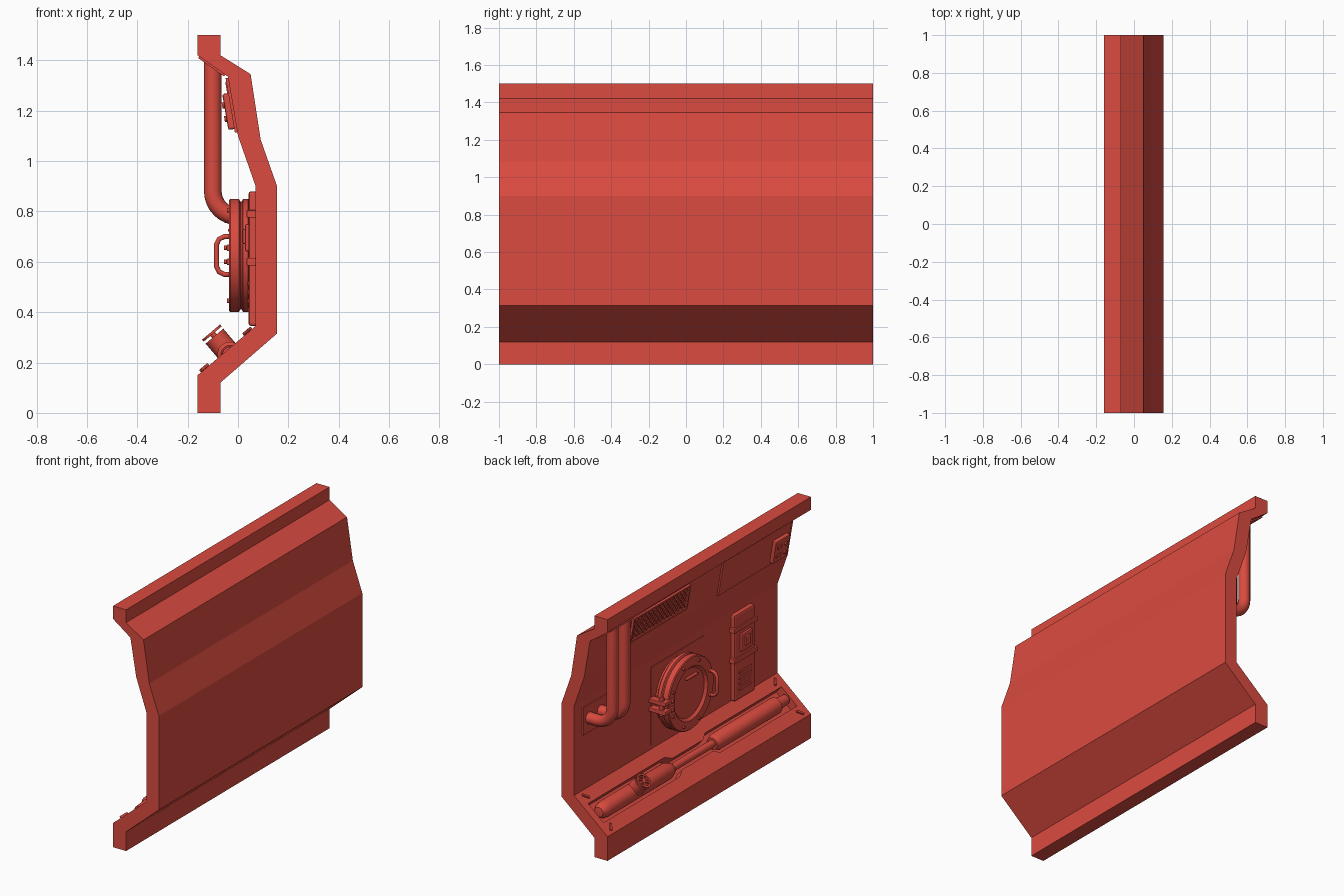
import bpy, bmesh
from math import pi, cos, sin, radians
from mathutils import Matrix, Vector

if "Cube" in bpy.data.objects:
    bpy.data.objects.remove(bpy.data.objects["Cube"])

red = bpy.data.materials.new("red_paint")
red.diffuse_color = (0.7, 0.07, 0.05, 1)
red.use_nodes = True
red.node_tree.nodes["Principled BSDF"].inputs["Base Color"].default_value = red.diffuse_color


def frame(p, q):
    """Frame on an inner wall facet: X runs up the facet, Y along the wall, Z out of it."""
    u = Vector((q[0] - p[0], 0, q[1] - p[1])).normalized()
    v = Vector((0, 1, 0))
    mid = Vector(((p[0] + q[0]) / 2, 0, (p[1] + q[1]) / 2))
    return Matrix.Translation(mid) @ Matrix((u, v, u.cross(v))).transposed().to_4x4()


def add(name, bm, F=Matrix(), bevel=0, smooth=False):
    bmesh.ops.recalc_face_normals(bm, faces=bm.faces)
    if smooth:
        for f in bm.faces:
            f.smooth = True
        for e in bm.edges:
            e.smooth = len(e.link_faces) == 2 and e.calc_face_angle() < radians(32)
    me = bpy.data.meshes.new(name)
    bm.to_mesh(me)
    bm.free()
    me.materials.append(red)
    ob = bpy.data.objects.new(name, me)
    bpy.context.collection.objects.link(ob)
    ob.matrix_world = F
    if bevel:
        m = ob.modifiers.new("bevel", 'BEVEL')
        m.width, m.segments = bevel, 2
    return ob


def box(name, F, lo, hi, bevel=0, rot=0):
    bm = bmesh.new()
    bmesh.ops.create_cube(bm, size=1)
    lo, hi = Vector(lo), Vector(hi)
    bmesh.ops.scale(bm, vec=hi - lo, verts=bm.verts)
    return add(name, bm, F @ Matrix.Translation((lo + hi) / 2) @ Matrix.Rotation(rot, 4, 'Z'), bevel)


def prism(name, F, pts, vec):
    bm = bmesh.new()
    f = bm.faces.new([bm.verts.new(p) for p in pts])
    ext = bmesh.ops.extrude_face_region(bm, geom=[f], use_keep_orig=True)
    bmesh.ops.translate(bm, vec=vec, verts=[g for g in ext["geom"] if isinstance(g, bmesh.types.BMVert)])
    return add(name, bm, F)


def lathe(name, F, at, prof, along_y=False, closed=False, steps=32):
    bm = bmesh.new()
    vs = [bm.verts.new((r, 0, h)) for r, h in prof]
    es = [bm.edges.new(p) for p in zip(vs, vs[1:])]
    if closed:
        es.append(bm.edges.new((vs[-1], vs[0])))
    bmesh.ops.spin(bm, geom=vs + es, cent=(0, 0, 0), axis=(0, 0, 1), angle=2 * pi, steps=steps)
    bmesh.ops.remove_doubles(bm, verts=bm.verts, dist=1e-5)
    R = Matrix.Rotation(-pi / 2, 4, 'X') if along_y else Matrix()
    return add(name, bm, F @ Matrix.Translation(at) @ R, smooth=True)


def cyl(name, F, at, r, h, along_y=False, steps=16):
    return lathe(name, F, at, [(0, 0), (r, 0), (r, h), (0, h)], along_y, steps=steps)


def tube(name, pts, r):
    cu = bpy.data.curves.new(name, 'CURVE')
    cu.dimensions, cu.bevel_depth, cu.bevel_resolution = '3D', r, 4
    cu.use_fill_caps = True
    sp = cu.splines.new('POLY')
    sp.points.add(len(pts) - 1)
    for pt, p in zip(sp.points, pts):
        pt.co = (*p, 1)
    cu.materials.append(red)
    ob = bpy.data.objects.new(name, cu)
    bpy.context.collection.objects.link(ob)


# Facet frames: lower slope, vertical wall (local x = height), upper wall, ceiling slope
slope = frame((-.16, .15), (.07, .345))
wall = frame((.07, -1), (.07, 1))
upper = frame((0, 1.1), (-.04, 1.335))
ceiling = frame((-.04, 1.335), (-.16, 1.42))

# Folded wall shell with a trench cut into the lower slope
profile = [(-.16, 0), (-.07, 0), (-.07, .12), (.155, .315), (.155, .9), (.09, 1.085), (.05, 1.345),
           (-.07, 1.42), (-.07, 1.5), (-.16, 1.5), (-.16, 1.42), (-.04, 1.335), (0, 1.1),
           (.07, .9), (.07, .345), (-.16, .15)]
shell = prism("wall_shell", Matrix(), [(x, -1, z) for x, z in profile], (0, 2, 0))
half = [(.07, .95), (.07, .2), (.042, .15), (.042, -.15), (.07, -.2), (.07, -.95)]
outline = half + [(-u, y) for u, y in reversed(half)]
cutter = prism("trench_cutter", slope, [(u, y, -.055) for u, y in outline], (0, 0, .1))
cutter.hide_render = True
cutter.hide_viewport = True
cutter.display_type = 'WIRE'
cut = shell.modifiers.new("trench", 'BOOLEAN')
cut.object, cut.operation, cut.solver = cutter, 'DIFFERENCE', 'EXACT'

# Long piston lying in the trench
lathe("trench_piston", slope, (0, 0, -.02),
      [(0, -.93), (.03, -.93), (.036, -.84), (.05, -.83), (.05, -.25), (.036, -.21), (.023, -.21),
       (.023, .18), (.036, .2), (.05, .24), (.05, .84), (.044, .88), (.03, .905), (0, .91)], True)
# Valve stub with hand wheel
lathe("valve_body", slope, (0, .565, 0), [(0, -.04), (.046, -.04), (.046, .075), (.036, .075), (.036, .06), (0, .06)])
cyl("valve_stem", slope, (0, .565, .06), .012, .036)
lathe("valve_wheel", slope, (0, .565, 0), [(.036, .086), (.047, .086), (.047, .096), (.036, .096)], closed=True)
for k in range(2):
    box("valve_spoke", slope, (-.04, .56, .086), (.04, .57, .095), rot=k * pi / 2 + pi / 4)
# Corner latches on the slope
for su in (-1, 1):
    for sy in (-1, 1):
        u, y = su * .112, sy * .93
        box("corner_latch", slope, (u - .025, y - .007, 0), (u + .025, y + .007, .012), .003, su * sy * pi / 4)

# Round hatch on its backing plate
box("hatch_plate", wall, (.37, -.27, -.01), (.855, .25, .004))
lathe("hatch_lid", wall, (.625, 0, 0),
      [(0, 0), (.205, 0), (.205, .025), (.22, .025), (.225, .03), (.225, .05), (.215, .055), (.215, .061),
       (.225, .066), (.225, .1), (.22, .105), (.165, .105), (.15, .09), (0, .09)], steps=48)
for k in range(8):
    a = (k + .5) * pi / 4
    cyl("hatch_bolt", wall, (.625 + .195 * cos(a), .195 * sin(a), .1), .009, .014, steps=12)
box("hatch_bar", wall, (.72, -.07, .088), (.73, .04, .11), .002)
tube("hatch_handle", [(x, -.185, z) for x, z in
     [(-.03, .7), (-.055, .7), (-.075, .69), (-.085, .67), (-.085, .58), (-.075, .56), (-.055, .55), (-.03, .55)]], .01)
# Hatch hinge
cyl("hinge_pin", wall, (.625, .25, .07), .001, .001)
for z in (.6, .655):
    box("hinge_arm", wall, (z - .013, .17, .085), (z + .013, .265, .115), .005)
    box("hinge_block", wall, (z - .013, .22, 0), (z + .013, .265, .1), .004)
    cyl("hinge_bolt", wall, (z, .2, .11), .009, .015, steps=12)
box("hinge_knuckle", wall, (.57, .235, .06), (.685, .255, .09), .005)

# Equipment panel with clamps, box and slots
box("equipment_panel", wall, (.345, -.74, -.01), (.88, -.54, .028), .01)
for z in (.6, .79):
    box("panel_clamp", wall, (z - .015, -.755, 0), (z + .015, -.525, .036), .003)
box("panel_switch_box", wall, (.64, -.7, .02), (.75, -.59, .042), .008)
box("panel_switch", wall, (.67, -.67, .03), (.73, -.62, .052), .006)
for k in range(4):
    z = .4 + .035 * k
    box("panel_slot", wall, (z, -.7, .02), (z + .018, -.58, .034), .003)

# Twin pipes bending into the wall, with end plates
bend = [(-.1 * cos(a), .88 - .1 * sin(a)) for a in [i * pi / 16 for i in range(9)]]
for y in (.75, .865):
    tube("pipe", [(x, y, z) for x, z in [(-.1, 1.4)] + bend + [(.09, .78)]], .035)
box("pipe_wall_plate", wall, (.69, .55, -.01), (.86, .92, .008))
box("pipe_ceiling_plate", ceiling, (-.06, .62, -.01), (.066, .96, .008))

# Vent grille: diamond lattice inside a frame
u0, u1, y0, y1 = -.06, .1, .02, .58
for lo, hi in [((u0, y0), (u0 + .012, y1)), ((u1 - .012, y0), (u1, y1)),
               ((u0, y0), (u1, y0 + .012)), ((u0, y1 - .012), (u1, y1))]:
    box("vent_frame", upper, (*lo, -.01), (*hi, .014))
bm = bmesh.new()
bmesh.ops.create_grid(bm, x_segments=4, y_segments=16, size=.5)
inner = [e for e in bm.edges if len(e.link_faces) == 2]
bmesh.ops.poke(bm, faces=bm.faces[:])
bmesh.ops.dissolve_edges(bm, edges=inner)
bmesh.ops.scale(bm, vec=(u1 - u0 - .01, y1 - y0 - .01, 1), verts=bm.verts)
lattice = add("vent_lattice", bm, upper @ Matrix.Translation(((u0 + u1) / 2, (y0 + y1) / 2, .005)))
wire = lattice.modifiers.new("wire", 'WIREFRAME')
wire.thickness = .008

# Upper access panel with control box
box("access_panel", upper, (-.105, -.97, -.01), (.115, -.3, .01))
box("control_box", upper, (-.09, -.94, 0), (.055, -.8, .034), .008)
for u in (-.045, .01):
    cyl("control_button", upper, (u, -.9, .03), .012, .012)
    box("control_key", upper, (u - .012, -.86, .03), (u + .012, -.82, .04), .003)
